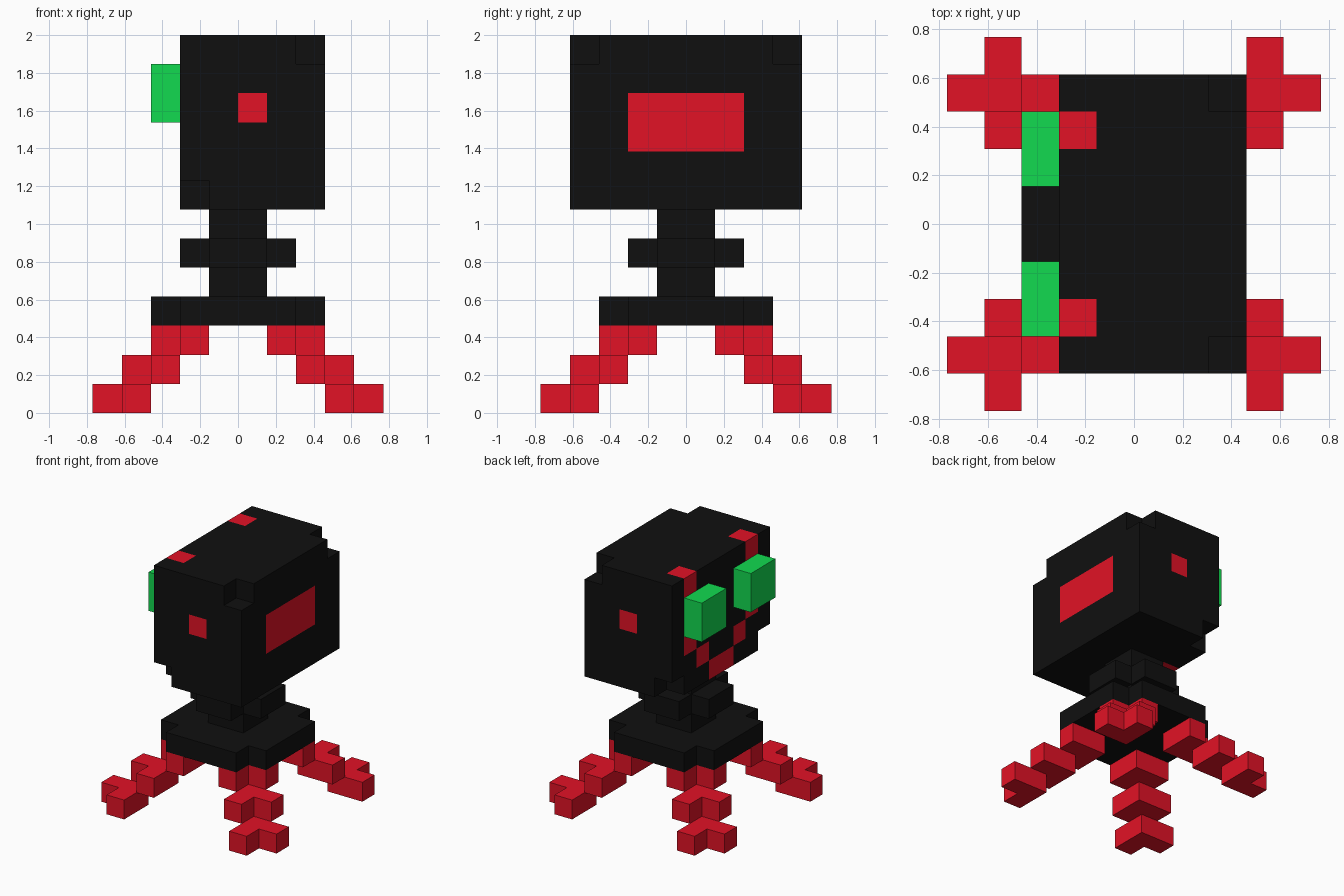
import bpy, bmesh, math
from itertools import product
from mathutils import Vector

if "Cube" in bpy.data.objects:
    bpy.data.objects.remove(bpy.data.objects["Cube"])

U = 2 / 13  # edge of one block


def material(name, rgb):
    m = bpy.data.materials.new(name)
    m.diffuse_color = (*rgb, 1)
    m.use_nodes = True
    m.node_tree.nodes["Principled BSDF"].inputs["Base Color"].default_value = m.diffuse_color
    return m


BLACK = material("black", (0.005, 0.005, 0.005))
RED = material("red", (0.76, 0.006, 0.019))
GREEN = material("green", (0.006, 0.7, 0.08))


def box(x0, x1, y0, y1, z0, z1):
    """All block cells inside a range."""
    return set(product(range(x0, x1), range(y0, y1), range(z0, z1)))


def without_corners(x0, x1, y0, y1, z0, z1):
    """Slab of cells with its four vertical corners removed."""
    return {c for c in box(x0, x1, y0, y1, z0, z1)
            if not (c[0] in (x0, x1 - 1) and c[1] in (y0, y1 - 1))}


def blocks(name, groups, mats, paint=lambda cell, normal: 0):
    """Skin groups of cells with outer faces only, then merge flat regions."""
    bm = bmesh.new()
    for cells in groups:
        verts = {}
        for cell in sorted(cells):
            for axis, side in product(range(3), (-1, 1)):
                n = [0, 0, 0]
                n[axis] = side
                if tuple(a + b for a, b in zip(cell, n)) in cells:
                    continue
                a, b = (axis + 1) % 3, (axis + 2) % 3
                loop = [(0, 0), (1, 0), (1, 1), (0, 1)][::side]
                face = []
                for da, db in loop:
                    p = list(cell)
                    p[axis] += side > 0
                    p[a] += da
                    p[b] += db
                    p = tuple(p)
                    if p not in verts:
                        verts[p] = bm.verts.new(Vector(p) * U)
                    face.append(verts[p])
                bm.faces.new(face).material_index = paint(cell, tuple(n))
    bmesh.ops.dissolve_limit(bm, angle_limit=math.radians(1), verts=bm.verts[:],
                             edges=bm.edges[:], delimit={'MATERIAL'})
    mesh = bpy.data.meshes.new(name)
    bm.to_mesh(mesh)
    bm.free()
    for m in mats:
        mesh.materials.append(m)
    obj = bpy.data.objects.new(name, mesh)
    bpy.context.collection.objects.link(obj)
    return obj


# Head: a big block with four single corner blocks knocked off
head = box(-2, 3, -4, 4, 7, 13)
head -= {(2, y, 12) for y in (-4, 3)} | {(-2, y, 7) for y in (-4, 3)}

# Face side: outer brows and a curved grin, mirrored in y
HALF_FACE = {(2, 12), (2, 9), (1, 8), (0, 7)}


def paint_head(cell, normal):
    x, y, z = cell
    if x == -2 and (y if y >= 0 else -1 - y, z) in HALF_FACE:
        return 1
    if normal[0] == 1 and -2 <= y < 2 and z in (9, 10):    # rear panel
        return 1
    if normal[1] != 0 and x == 0 and z == 10:              # ear squares
        return 1
    return 0


blocks("head", [head], [BLACK, RED], paint_head)

# Eyes
for side, y in (("left", 1), ("right", -3)):
    blocks(f"{side}_eye", [box(-3, -2, y, y + 2, 10, 12)], [GREEN])

# Neck with collar, standing on the base plate
blocks("neck", [box(-1, 1, -1, 1, 4, 7) | without_corners(-2, 2, -2, 2, 5, 6)], [BLACK])
blocks("base_plate", [without_corners(-3, 3, -3, 3, 3, 4)], [BLACK])

# Legs: three L-shaped steps going outward and down at each corner
for sx, sy in product((-1, 1), repeat=2):
    def place(x, y, z):
        return (x if sx > 0 else -1 - x, y if sy > 0 else -1 - y, z)

    steps = [{place(k, k, 3 - k), place(k + 1, k, 3 - k), place(k, k + 1, 3 - k)}
             for k in (1, 2, 3)]
    blocks(f"leg_{'front' if sy < 0 else 'back'}_{'left' if sx < 0 else 'right'}",
           steps, [RED])
